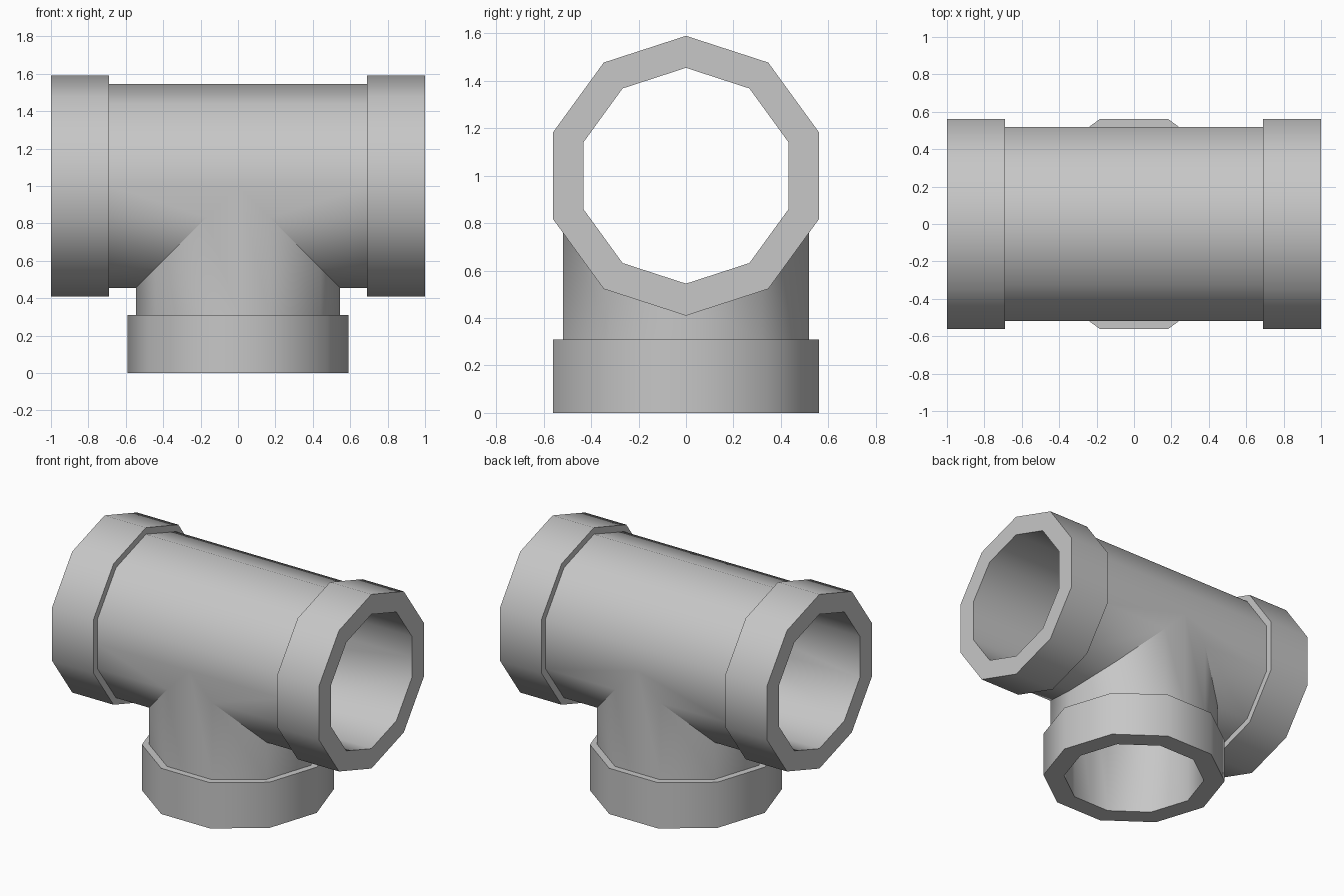
import bpy, bmesh, math
from mathutils import Vector

cube = bpy.data.objects.get("Cube")
if cube:
    bpy.data.objects.remove(cube, do_unlink=True)

LENGTH = 1.0       # arm length from the joint centre
COLLAR_START = 0.69
PIPE_R, COLLAR_R, BORE_R = 0.545, 0.59, 0.455
CENTRE = Vector((0, 0, 1))

# Ten-sided section, plus a midpoint on each flat side where the mitres meet
ANGLES = sorted([36 * k for k in range(10)] + [90, 270])


def section(radius):
    points = []
    for a in ANGLES:
        r = radius * math.cos(math.radians(18)) if a in (90, 270) else radius
        points.append((r * math.cos(math.radians(a)), r * math.sin(math.radians(a))))
    return points


def add_arm(bm, place, mitre):
    """Hollow collared arm; place maps (along, across, side) to model space."""
    # Profile from the outer joint, round the open end, back to the inner joint
    profile = [(PIPE_R, None), (PIPE_R, COLLAR_START), (COLLAR_R, COLLAR_START),
               (COLLAR_R, LENGTH), (BORE_R, LENGTH), (BORE_R, None)]
    rings = []
    for radius, along in profile:
        rings.append([bm.verts.new(CENTRE + Vector(place(
            mitre(c) if along is None else along, c, s)))
            for c, s in section(radius)])
    n = len(ANGLES)
    for a, b in zip(rings, rings[1:]):
        for i in range(n):
            j = (i + 1) % n
            bm.faces.new((a[i], a[j], b[j], b[i]))


bm = bmesh.new()
# Left and right arms of the straight run, mitred on the lower half
for side in (1, -1):
    add_arm(bm, lambda t, c, s, d=side: (d * t, s, c), lambda c: max(0, -c))
# Branch pointing down, mitred on both sides
add_arm(bm, lambda t, c, s: (c, s, -t), abs)

bmesh.ops.remove_doubles(bm, verts=bm.verts, dist=0.0005)
bmesh.ops.recalc_face_normals(bm, faces=bm.faces)
mesh = bpy.data.meshes.new("pipe_tee")
bm.to_mesh(mesh)
bm.free()
tee = bpy.data.objects.new("pipe_tee", mesh)
bpy.context.collection.objects.link(tee)

# Plain grey
grey = bpy.data.materials.new("pipe_grey")
grey.use_nodes = True
colour = (0.57, 0.57, 0.57, 1)
grey.diffuse_color = colour
grey.node_tree.nodes["Principled BSDF"].inputs["Base Color"].default_value = colour
mesh.materials.append(grey)

# Smooth round the pipe, crisp rims and joint
bpy.ops.object.select_all(action='DESELECT')
tee.select_set(True)
bpy.context.view_layer.objects.active = tee
bpy.ops.object.shade_smooth_by_angle(angle=math.radians(42))
